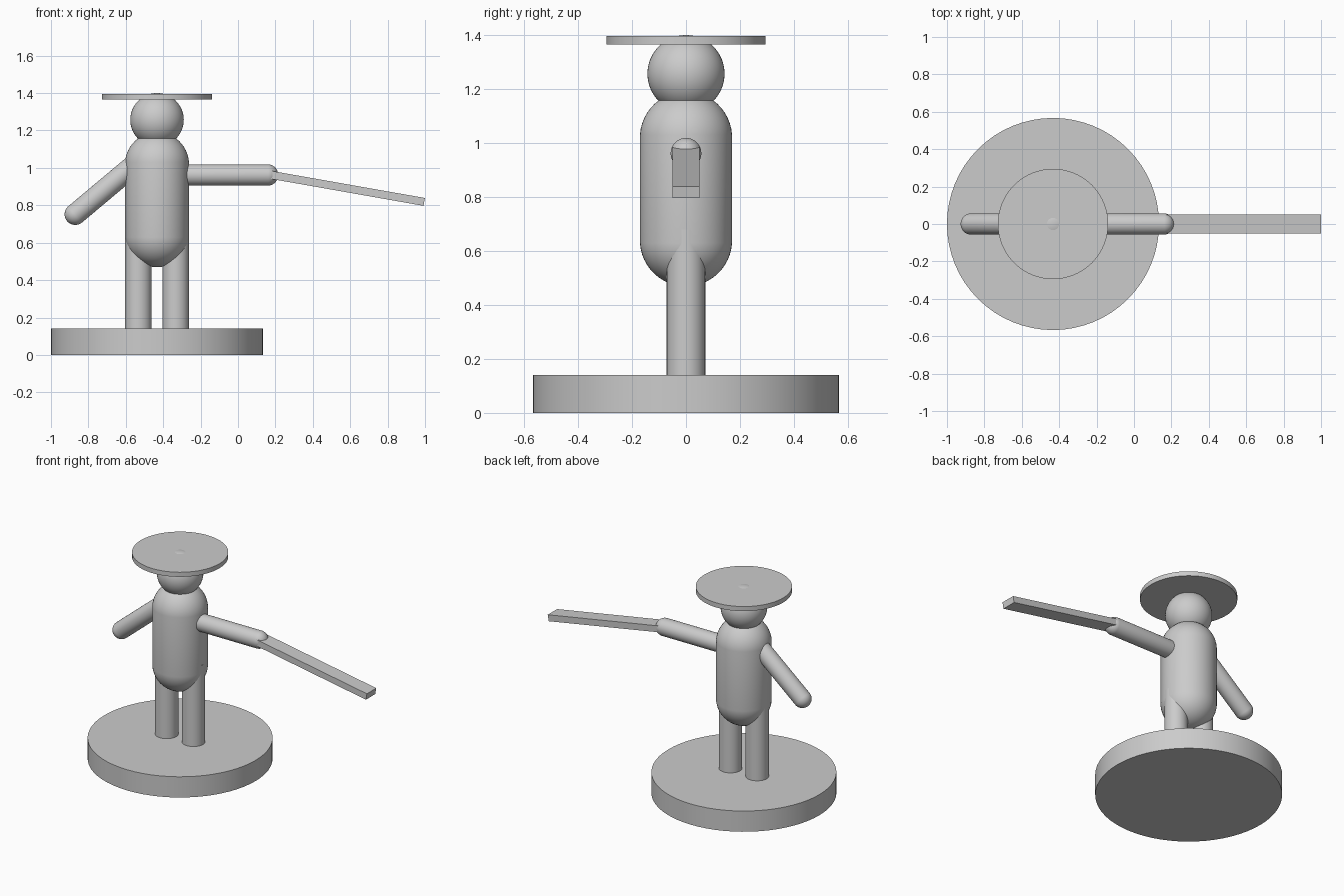
import bpy
import math
from mathutils import Vector

old = bpy.data.objects.get("Cube")
if old:
    bpy.data.objects.remove(old, do_unlink=True)

GREY = (0.6, 0.6, 0.6, 1.0)
grey = bpy.data.materials.new("plain grey")
grey.use_nodes = True
grey.diffuse_color = GREY
grey.node_tree.nodes["Principled BSDF"].inputs["Base Color"].default_value = GREY

CX = -0.433  # axis of the figure and its base


def finish(name, smooth=True):
    obj = bpy.context.object
    obj.name = name
    obj.data.materials.append(grey)
    if smooth:
        bpy.ops.object.shade_smooth_by_angle(angle=math.radians(35))
    return obj


def disc(name, x, radius, bottom, top):
    bpy.ops.mesh.primitive_cylinder_add(vertices=64, radius=radius, depth=top - bottom,
                                        location=(x, 0, (bottom + top) / 2))
    return finish(name)


def capsule(name, start, end, radius):
    """Sphere whose upper half is moved along the axis, with a straight wall between."""
    start, end = Vector(start), Vector(end)
    axis = end - start
    bpy.ops.mesh.primitive_uv_sphere_add(segments=48, ring_count=25, radius=radius, location=start)
    obj = finish(name)
    for v in obj.data.vertices:
        if v.co.z > 0:
            v.co.z += axis.length
    obj.rotation_mode = 'QUATERNION'
    obj.rotation_quaternion = axis.to_track_quat('Z', 'Y')
    return obj


# Base and legs
disc("base", CX, 0.567, 0, 0.14)
for side, sign in (("left", 1), ("right", -1)):
    disc(side + "_leg", CX + sign * 0.1, 0.0715, 0.13, 0.68)

# Body, head and flat hat
capsule("body", (CX, 0, 0.64), (CX, 0, 1.02), 0.171)
bpy.ops.mesh.primitive_uv_sphere_add(segments=48, ring_count=32, radius=0.143,
                                     location=(CX, 0, 1.257))
finish("head")
disc("hat", CX, 0.295, 1.365, 1.396)

# Arms
capsule("left_arm", (CX + 0.1, 0, 0.962), (0.158, 0, 0.962), 0.057)
capsule("right_arm", (-0.87, 0, 0.752), (-0.53, 0, 1.037), 0.057)

# Flat blade held in the left hand
bpy.ops.mesh.primitive_cube_add(size=1, location=(0.577, 0, 0.892),
                                rotation=(0, math.radians(10), 0))
blade = finish("blade", smooth=False)
blade.scale = (0.85, 0.1, 0.0425)
